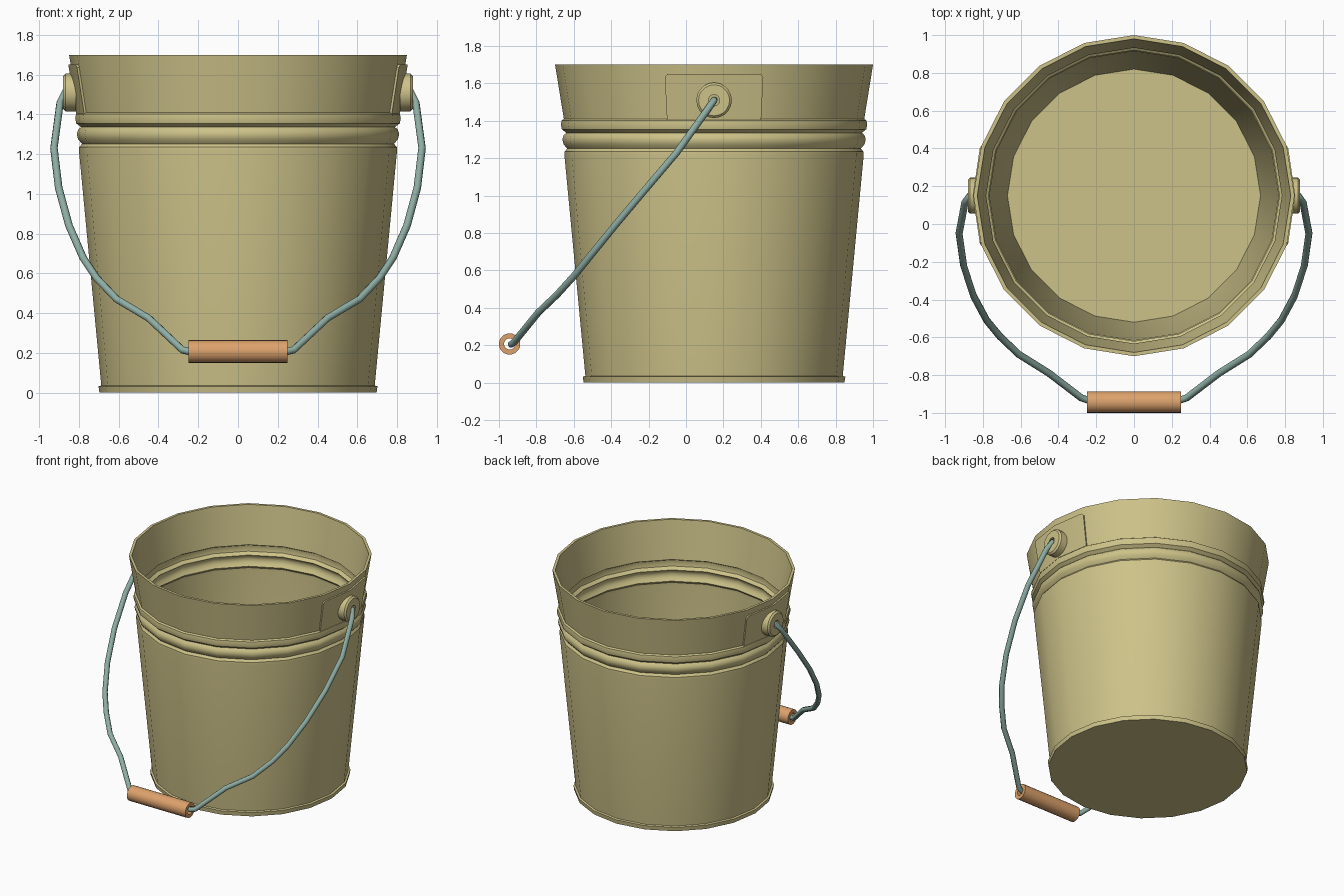
import bpy, bmesh, math
from mathutils import Matrix, Vector

if "Cube" in bpy.data.objects:
    bpy.data.objects.remove(bpy.data.objects["Cube"])

SIDES = 20
CY = 0.15  # bucket axis in y

def material(name, rgb):
    m = bpy.data.materials.new(name)
    m.diffuse_color = (*rgb, 1)
    m.use_nodes = True
    m.node_tree.nodes["Principled BSDF"].inputs["Base Color"].default_value = m.diffuse_color
    return m

OLIVE = material("olive_tin", (0.61, 0.54, 0.25))
STEEL = material("grey_green_wire", (0.27, 0.42, 0.37))
WOOD = material("orange_wood", (0.72, 0.36, 0.15))

def finish(name, bm, mat, angle=32):
    bmesh.ops.recalc_face_normals(bm, faces=bm.faces)
    me = bpy.data.meshes.new(name)
    bm.to_mesh(me)
    bm.free()
    me.materials.append(mat)
    ob = bpy.data.objects.new(name, me)
    bpy.context.collection.objects.link(ob)
    bpy.ops.object.select_all(action='DESELECT')
    ob.select_set(True)
    bpy.context.view_layer.objects.active = ob
    bpy.ops.object.shade_smooth_by_angle(angle=math.radians(angle))
    return ob

def lathe(name, profile, sides, mat, matrix, closed=False):
    """Revolve (r, z) points around z; open profiles get end caps."""
    bm = bmesh.new()
    rings = []
    for r, z in profile:
        rings.append([bm.verts.new(matrix @ Vector((
            r * math.cos(2 * math.pi * i / sides),
            r * math.sin(2 * math.pi * i / sides), z))) for i in range(sides)])
    pairs = list(zip(rings, rings[1:]))
    if closed:
        pairs.append((rings[-1], rings[0]))
    else:
        bm.faces.new(rings[0])
        bm.faces.new(rings[-1])
    for a, b in pairs:
        for i in range(sides):
            j = (i + 1) % sides
            bm.faces.new((a[i], a[j], b[j], b[i]))
    return finish(name, bm, mat)

# Bucket: outer wall with base rim and two beads, then inner wall down to floor
outer = [(0.697, 0.0), (0.702, 0.032), (0.688, 0.036), (0.80, 1.215),
         (0.799, 1.235), (0.785, 1.252), (0.805, 1.275), (0.811, 1.30),
         (0.805, 1.322), (0.79, 1.336), (0.814, 1.355), (0.819, 1.378),
         (0.815, 1.402), (0.803, 1.41), (0.85, 1.70)]
inner = [(r - 0.02, z) for r, z in outer[:2:-1]] + [(0.67, 0.05)]
lathe("bucket", outer + inner, SIDES, OLIVE, Matrix.Translation((0, CY, 0)))

# Curved side plates covering two facets each, with clipped top corners
def wall_r(z):
    return 0.803 + (z - 1.41) / 0.29 * 0.047

def side_plate(name, side):
    bm = bmesh.new()
    layers = []
    for off in (-0.006, 0.012):
        pts = []
        for a, z in ((-18, 1.405), (0, 1.405), (18, 1.405), (18, 1.635),
                     (17, 1.65), (0, 1.65), (-17, 1.65), (-18, 1.635)):
            r, t = wall_r(z) + off, math.radians(a)
            pts.append(bm.verts.new((side * r * math.cos(t),
                                     CY + r * math.sin(t), z)))
        layers.append(pts)
    for p in layers:
        bm.faces.new((p[0], p[1], p[5], p[6], p[7]))
        bm.faces.new((p[1], p[2], p[3], p[4], p[5]))
    a, b = layers
    for i in range(8):
        j = (i + 1) % 8
        bm.faces.new((a[i], a[j], b[j], b[i]))
    finish(name, bm, OLIVE)

for side, word in ((1, "right"), (-1, "left")):
    side_plate(word + "_plate", side)
    # Round hub with a hole for the wire
    turn = Matrix.Translation((0, CY, 1.51)) @ Matrix.Rotation(side * math.pi / 2, 4, 'Y')
    lathe(word + "_hub", [(0.03, 0.815), (0.095, 0.815), (0.095, 0.868),
                          (0.083, 0.88), (0.03, 0.88)], 20, OLIVE, turn, True)

    # Wire bail, one half per side
    path = [(0.835, 0.15, 1.51), (0.872, 0.15, 1.51), (0.895, 0.115, 1.46),
            (0.926, -0.05, 1.23), (0.902, -0.22, 1.03), (0.85, -0.38, 0.84),
            (0.78, -0.51, 0.68), (0.71, -0.595, 0.575), (0.61, -0.69, 0.47),
            (0.45, -0.79, 0.375), (0.28, -0.92, 0.215), (0.235, -0.935, 0.205)]
    cu = bpy.data.curves.new(word + "_wire", 'CURVE')
    cu.dimensions = '3D'
    cu.bevel_depth = 0.019
    cu.bevel_resolution = 2
    cu.use_fill_caps = True
    sp = cu.splines.new('POLY')
    sp.points.add(len(path) - 1)
    for p, (x, y, z) in zip(sp.points, path):
        p.co = (side * x, y, z, 1)
    cu.materials.append(STEEL)
    wire = bpy.data.objects.new(word + "_wire", cu)
    bpy.context.collection.objects.link(wire)
    bpy.ops.object.select_all(action='DESELECT')
    wire.select_set(True)
    bpy.context.view_layer.objects.active = wire
    bpy.ops.object.convert(target='MESH')
    bpy.ops.object.shade_smooth_by_angle(angle=math.radians(50))

# Hollow wooden grip
grip = Matrix.Translation((0, -0.943, 0.207)) @ Matrix.Rotation(math.pi / 2, 4, 'Y')
lathe("grip", [(0.03, -0.25), (0.057, -0.25), (0.057, 0.25), (0.03, 0.25)],
      20, WOOD, grip, True)
